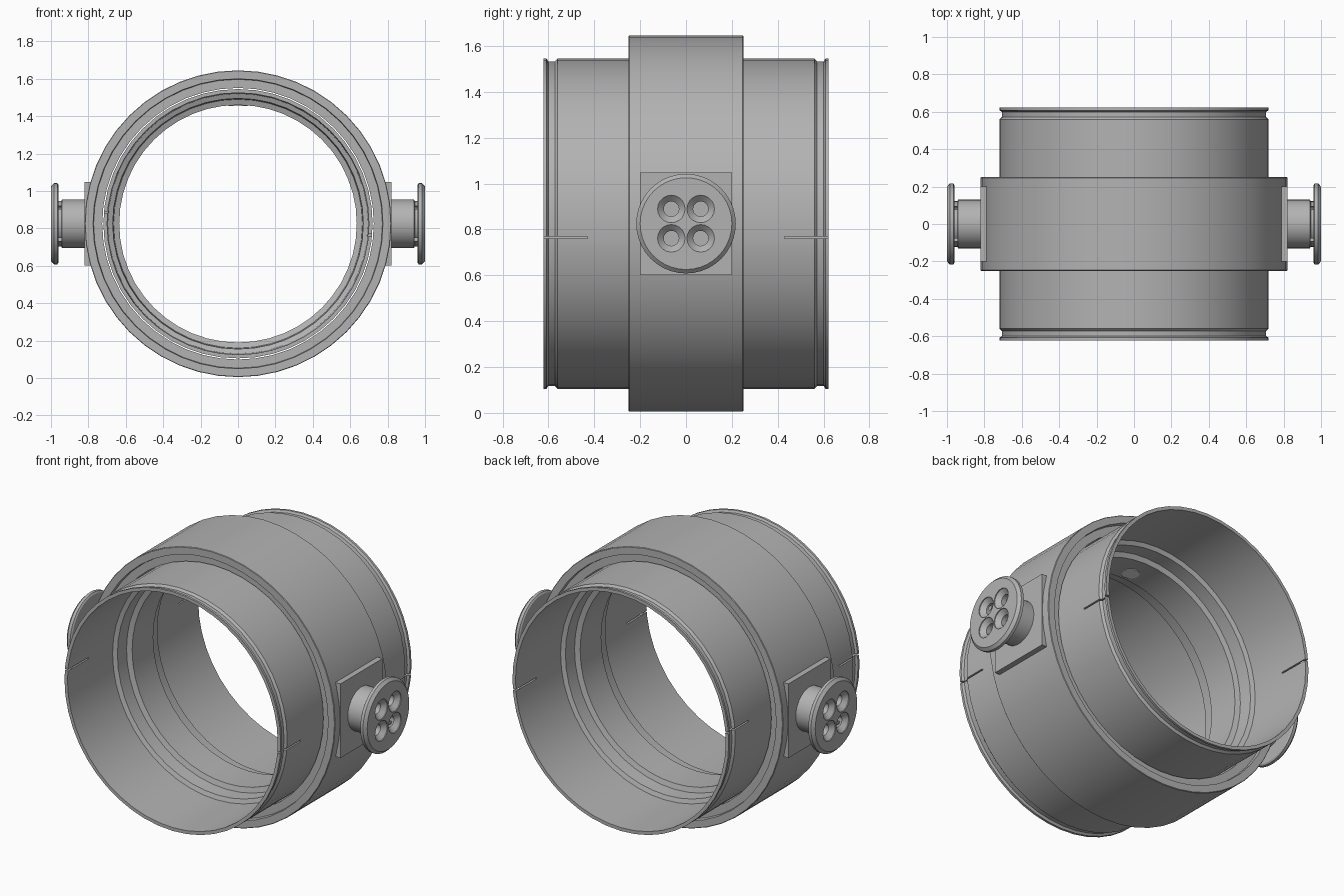
import bpy
import bmesh
from math import cos, sin, pi, radians, sqrt
from mathutils import Matrix, Vector

if "Cube" in bpy.data.objects:
    bpy.data.objects.remove(bpy.data.objects["Cube"], do_unlink=True)

CZ = 0.825      # height of the tube axis


def material(name, rgb):
    m = bpy.data.materials.new(name)
    m.use_nodes = True
    m.diffuse_color = (*rgb, 1)
    m.node_tree.nodes["Principled BSDF"].inputs["Base Color"].default_value = (*rgb, 1)
    return m


grey = material("grey metal", (0.45, 0.45, 0.45))
pale = material("pale port", (0.85, 0.85, 0.85))


def finish(name, bm, mat):
    bmesh.ops.remove_doubles(bm, verts=bm.verts, dist=1e-5)
    bmesh.ops.recalc_face_normals(bm, faces=bm.faces)
    mesh = bpy.data.meshes.new(name)
    bm.to_mesh(mesh)
    bm.free()
    mesh.materials.append(mat)
    ob = bpy.data.objects.new(name, mesh)
    bpy.context.collection.objects.link(ob)
    return ob


def lathe(name, profile, axis, centre, segments, mat=grey):
    """Spin a closed loop of (radius, distance along axis) points."""
    bm = bmesh.new()
    rot = Vector((0, 0, 1)).rotation_difference(Vector(axis)).to_matrix()
    rings = []
    for i in range(segments):
        a = 2 * pi * i / segments
        rings.append([bm.verts.new(rot @ Vector((r * cos(a), r * sin(a), h)) + Vector(centre))
                      for r, h in profile])
    n = len(profile)
    for i in range(segments):
        p, q = rings[i], rings[(i + 1) % segments]
        for j in range(n):
            k = (j + 1) % n
            if profile[j][0] == 0 and profile[k][0] == 0:
                continue
            bm.faces.new((p[j], p[k], q[k], q[j]))
    bmesh.ops.dissolve_degenerate(bm, edges=bm.edges, dist=1e-6)
    return finish(name, bm, mat)


def box(name, centre, size, mat=grey):
    bm = bmesh.new()
    bmesh.ops.create_cube(bm, size=1, matrix=Matrix.Translation(centre) @ Matrix.Diagonal((*size, 1)))
    return finish(name, bm, mat)


def activate(ob):
    bpy.ops.object.select_all(action="DESELECT")
    ob.select_set(True)
    bpy.context.view_layer.objects.active = ob


def cut(ob, cutters):
    for c in cutters:
        mod = ob.modifiers.new("cut", "BOOLEAN")
        mod.operation = "DIFFERENCE"
        mod.solver = "EXACT"
        mod.object = c
        activate(ob)
        bpy.ops.object.modifier_apply(modifier=mod.name)
        bpy.data.objects.remove(c, do_unlink=True)


def smooth(ob):
    activate(ob)
    bpy.ops.object.shade_smooth_by_angle(angle=radians(25))


def mirrored(half):
    """Complete a profile that is symmetrical about the middle."""
    return half + [(r, -h) for r, h in reversed(half)]


# Inner sleeve: neck groove and lip at each end, stepped bore inside
sleeve_outer = [(0.72, 0.56), (0.707, 0.572), (0.707, 0.6), (0.72, 0.608), (0.72, 0.622)]
sleeve_inner = [(0.70, 0.622), (0.695, 0.2), (0.67, 0.19), (0.665, 0.11), (0.635, 0.1)]
sleeve = lathe("sleeve", mirrored(sleeve_outer + sleeve_inner), (0, 1, 0), (0, 0, CZ), 48)

# Thin slots in both ends of the sleeve, staggered side to side
cut(sleeve, [box("slot_cutter", (s * 0.71, e * 0.55, CZ - s * 0.06), (0.12, 0.24, 0.009))
             for s in (-1, 1) for e in (-1, 1)])
smooth(sleeve)

# Outer collar with a shallow recess around the sleeve
collar = lathe("collar", mirrored([(0.82, 0.247), (0.817, 0.25), (0.775, 0.25),
                                   (0.772, 0.225), (0.726, 0.225)]),
               (0, 1, 0), (0, 0, CZ), 48)
smooth(collar)

# Small port on the top of the bore
lathe("bore_port", [(0, 0), (0.05, 0), (0.05, 0.008), (0, 0.008)],
      (0, 0, 1), (0, -0.03, CZ + 0.629), 20, pale)

# Side pads and trunnions with four countersunk sockets each
for s, side in ((1, "left"), (-1, "right")):
    box(side + "_pad", (s * 0.79, 0, CZ), (0.064, 0.4, 0.446))
    trunnion = lathe(side + "_trunnion",
                     [(0, 0.8), (0.13, 0.8), (0.13, 0.94), (0.122, 0.945), (0.122, 0.96),
                      (0.208, 0.96), (0.217, 0.966), (0.217, 0.984), (0.2, 1.0), (0, 1.0)],
                     (s, 0, 0), (0, 0, CZ), 40)
    cut(trunnion, [lathe("socket_cutter",
                         [(0, 0.94), (0.033, 0.94), (0.033, 0.97), (0.06, 0.995),
                          (0.06, 1.02), (0, 1.02)],
                         (s, 0, 0), (0, y * 0.064, CZ + z * 0.064), 20)
                   for y in (-1, 1) for z in (-1, 1)])
    smooth(trunnion)
